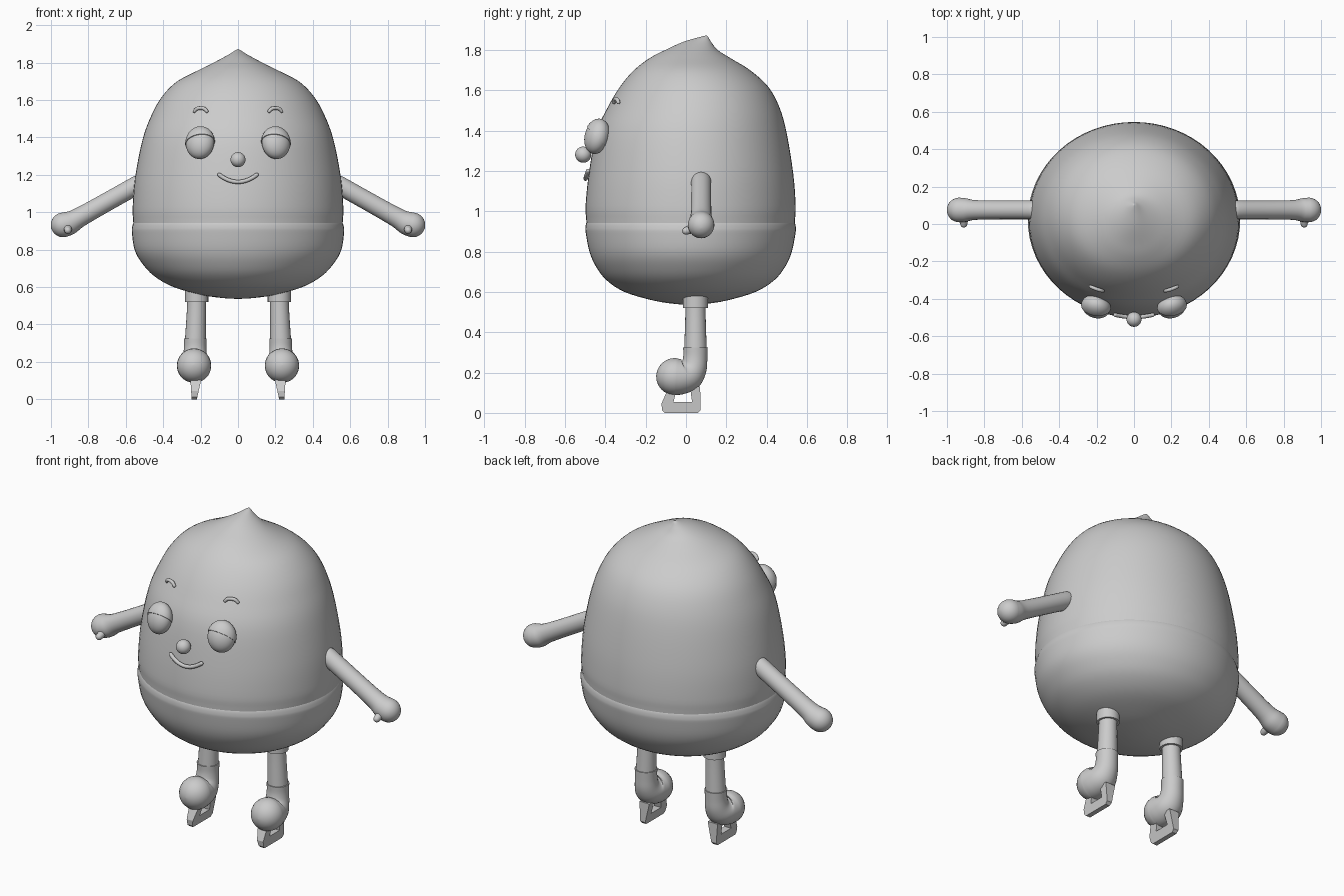
import bpy, bmesh, math
from mathutils import Vector, Matrix

if "Cube" in bpy.data.objects:
    bpy.data.objects.remove(bpy.data.objects["Cube"])

grey = bpy.data.materials.new("soft grey")
grey.diffuse_color = (0.6, 0.6, 0.6, 1)
grey.use_nodes = True
grey.node_tree.nodes["Principled BSDF"].inputs["Base Color"].default_value = grey.diffuse_color


def finish(name, bm, angle=40):
    bmesh.ops.recalc_face_normals(bm, faces=bm.faces)
    me = bpy.data.meshes.new(name)
    bm.to_mesh(me)
    bm.free()
    me.materials.append(grey)
    ob = bpy.data.objects.new(name, me)
    bpy.context.collection.objects.link(ob)
    bpy.ops.object.select_all(action='DESELECT')
    ob.select_set(True)
    bpy.context.view_layer.objects.active = ob
    bpy.ops.object.shade_smooth_by_angle(angle=math.radians(angle))
    return ob


def skin(name, rings, angle=40):
    """Join equal rings of points into a closed surface."""
    bm = bmesh.new()
    rows = [[bm.verts.new(p) for p in ring] for ring in rings]
    n = len(rows[0])
    for a, b in zip(rows, rows[1:]):
        for i in range(n):
            j = (i + 1) % n
            bm.faces.new((a[i], a[j], b[j], b[i]))
    bm.faces.new(rows[0])
    bm.faces.new(rows[-1])
    return finish(name, bm, angle)


def smooth_path(pts, steps):
    """Catmull-Rom interpolation of tuples."""
    pts = [Vector(p) for p in pts]
    out = []
    for i in range(len(pts) - 1):
        p0, p1 = pts[max(i - 1, 0)], pts[i]
        p2, p3 = pts[i + 1], pts[min(i + 2, len(pts) - 1)]
        for k in range(steps):
            t = k / steps
            out.append(0.5 * (2 * p1 + (p2 - p0) * t + (2 * p0 - 5 * p1 + 4 * p2 - p3) * t * t
                              + (3 * p1 - p0 - 3 * p2 + p3) * t ** 3))
    return out + [pts[-1]]


def stack(name, sections, n=64):
    """Horizontal ellipses: (z, x radius, y centre, y radius)."""
    rings = []
    for z, rx, yc, ry in smooth_path(sections, 4):
        rings.append([(rx * math.cos(2 * math.pi * i / n), yc + ry * math.sin(2 * math.pi * i / n), z)
                      for i in range(n)])
    return skin(name, rings)


def tube(name, pts, steps=4, n=24, caps=(True, True)):
    """Round tube along (x, y, z, radius) with optional domed ends."""
    path = smooth_path(pts, steps)
    pos = [p.xyz for p in path]
    rad = [p.w for p in path]
    tan = [(pos[min(i + 1, len(pos) - 1)] - pos[max(i - 1, 0)]).normalized() for i in range(len(pos))]
    stations = list(zip(pos, rad, tan))
    angles = [math.radians(a) for a in (15, 30, 45, 60, 75, 88)]
    if caps[0]:
        p, r, t = stations[0]
        stations = [(p - t * r * math.sin(a), r * math.cos(a), t) for a in reversed(angles)] + stations
    if caps[1]:
        p, r, t = stations[-1]
        stations += [(p + t * r * math.sin(a), r * math.cos(a), t) for a in angles]
    u = tan[0].orthogonal().normalized()
    rings = []
    for p, r, t in stations:
        u = (u - t * u.dot(t)).normalized()
        v = t.cross(u)
        rings.append([p + r * (u * math.cos(2 * math.pi * i / n) + v * math.sin(2 * math.pi * i / n))
                      for i in range(n)])
    return skin(name, rings)


def ball(name, centre, radii, turn=None, cut=None):
    """Ellipsoid, optionally turned and cut by a plane through its centre."""
    bm = bmesh.new()
    bmesh.ops.create_uvsphere(bm, u_segments=32, v_segments=20, radius=1)
    m = Matrix.Translation(centre) @ (turn or Matrix()) @ Matrix.Diagonal((*radii, 1))
    bm.transform(m)
    if cut:
        res = bmesh.ops.bisect_plane(bm, geom=bm.verts[:] + bm.edges[:] + bm.faces[:],
                                     plane_co=centre, plane_no=cut, clear_inner=True)
        bmesh.ops.holes_fill(bm, edges=[e for e in bm.edges if e.is_boundary])
    return finish(name, bm)


# Egg-shaped upper body with a backward tip
stack("upper_body", [
    (0.90, 0.555, 0.023, 0.514), (0.96, 0.561, 0.023, 0.518), (1.03, 0.563, 0.023, 0.521),
    (1.187, 0.55, 0.025, 0.507), (1.39, 0.51, 0.027, 0.472), (1.52, 0.462, 0.038, 0.424),
    (1.62, 0.405, 0.04, 0.366), (1.70, 0.325, 0.03, 0.288), (1.76, 0.21, 0.02, 0.20),
    (1.80, 0.13, 0.027, 0.13), (1.84, 0.055, 0.055, 0.07), (1.865, 0.015, 0.09, 0.02),
    (1.872, 0.001, 0.10, 0.001)])

# Lower cup with a rounded rim
stack("lower_body", [
    (0.955, 0.545, 0.023, 0.503), (0.945, 0.558, 0.023, 0.516), (0.92, 0.566, 0.023, 0.522),
    (0.89, 0.567, 0.023, 0.520), (0.80, 0.553, 0.023, 0.502), (0.73, 0.515, 0.023, 0.472),
    (0.66, 0.45, 0.022, 0.418), (0.60, 0.345, 0.02, 0.325), (0.557, 0.19, 0.02, 0.18),
    (0.54, 0.07, 0.02, 0.07), (0.537, 0.002, 0.02, 0.002)])

# Nose and smile
ball("nose", (0, -0.51, 1.281), (0.04, 0.04, 0.04))
tube("mouth", [(x, -0.498 + 1.2 * x * x, 1.162 + 3.8 * x * x, 0.011)
               for x in (-0.1, -0.075, -0.04, 0, 0.04, 0.075, 0.1)], n=12)

# Skate blade outline in (y, z)
BLADE = [(-0.085, 0.13), (-0.122, 0.045), (-0.118, 0.012), (-0.105, 0.0), (0.058, 0.0), (0.073, 0.015),
         (0.07, 0.13), (0.02, 0.13), (0.03, 0.055), (-0.062, 0.055), (-0.042, 0.13)]

for s, side in ((-1, "left"), (1, "right")):
    # Eye, lid and brow
    turn = Matrix.Rotation(s * math.radians(18), 4, 'Z') @ Matrix.Rotation(math.radians(-14), 4, 'X')
    eye = (s * 0.203, -0.443, 1.37)
    ball(side + "_eye", eye, (0.077, 0.058, 0.087), turn)
    ball(side + "_eyelid", eye, (0.081, 0.062, 0.091), turn, (0, 0.707, 0.707))
    tube(side + "_eyebrow", [(s * 0.167, -0.358, 1.54, 0.009), (s * 0.18, -0.354, 1.553, 0.010),
                             (s * 0.2, -0.348, 1.557, 0.010), (s * 0.22, -0.34, 1.553, 0.010),
                             (s * 0.233, -0.335, 1.54, 0.009)], n=12)

    # Arm, hand and thumb
    tube(side + "_arm", [(s * 0.54, 0.075, 1.145, 0.05), (s * 0.72, 0.075, 1.044, 0.05),
                         (s * 0.85, 0.075, 0.971, 0.053), (s * 0.90, 0.075, 0.943, 0.063),
                         (s * 0.935, 0.075, 0.932, 0.066)])
    tube(side + "_thumb", [(s * 0.92, 0.06, 0.925, 0.028), (s * 0.91, 0.02, 0.91, 0.022),
                           (s * 0.91, 0.0, 0.903, 0.019)], n=16)

    # Leg with collar
    tube(side + "_leg", [(s * 0.221, 0.047, 0.62, 0.05), (s * 0.222, 0.047, 0.5, 0.05),
                         (s * 0.228, 0.047, 0.31, 0.056)], caps=(False, False))
    tube(side + "_collar", [(s * 0.221, 0.047, 0.60, 0.062), (s * 0.221, 0.047, 0.52, 0.062)],
         steps=1, caps=(False, False))

    # Boot swept from ankle to round toe
    tube(side + "_boot", [(s * 0.229, 0.047, 0.325, 0.061), (s * 0.229, 0.046, 0.275, 0.060),
                          (s * 0.23, 0.038, 0.225, 0.066), (s * 0.232, 0.012, 0.19, 0.080),
                          (s * 0.234, -0.025, 0.180, 0.088), (s * 0.235, -0.056, 0.180, 0.092)],
         n=32, caps=(False, True))

    # Skate blade, thicker toward the boot
    bm = bmesh.new()
    loops = []
    for k in (-1, 1):
        loops.append([bm.verts.new((s * (0.234 - 0.08 * z) + k * (0.014 + 0.14 * z), y, z)) for y, z in BLADE])
        bm.faces.new(loops[-1])
    for i in range(len(BLADE)):
        j = (i + 1) % len(BLADE)
        bm.faces.new((loops[0][i], loops[0][j], loops[1][j], loops[1][i]))
    finish(side + "_skate_blade", bm, 30)
